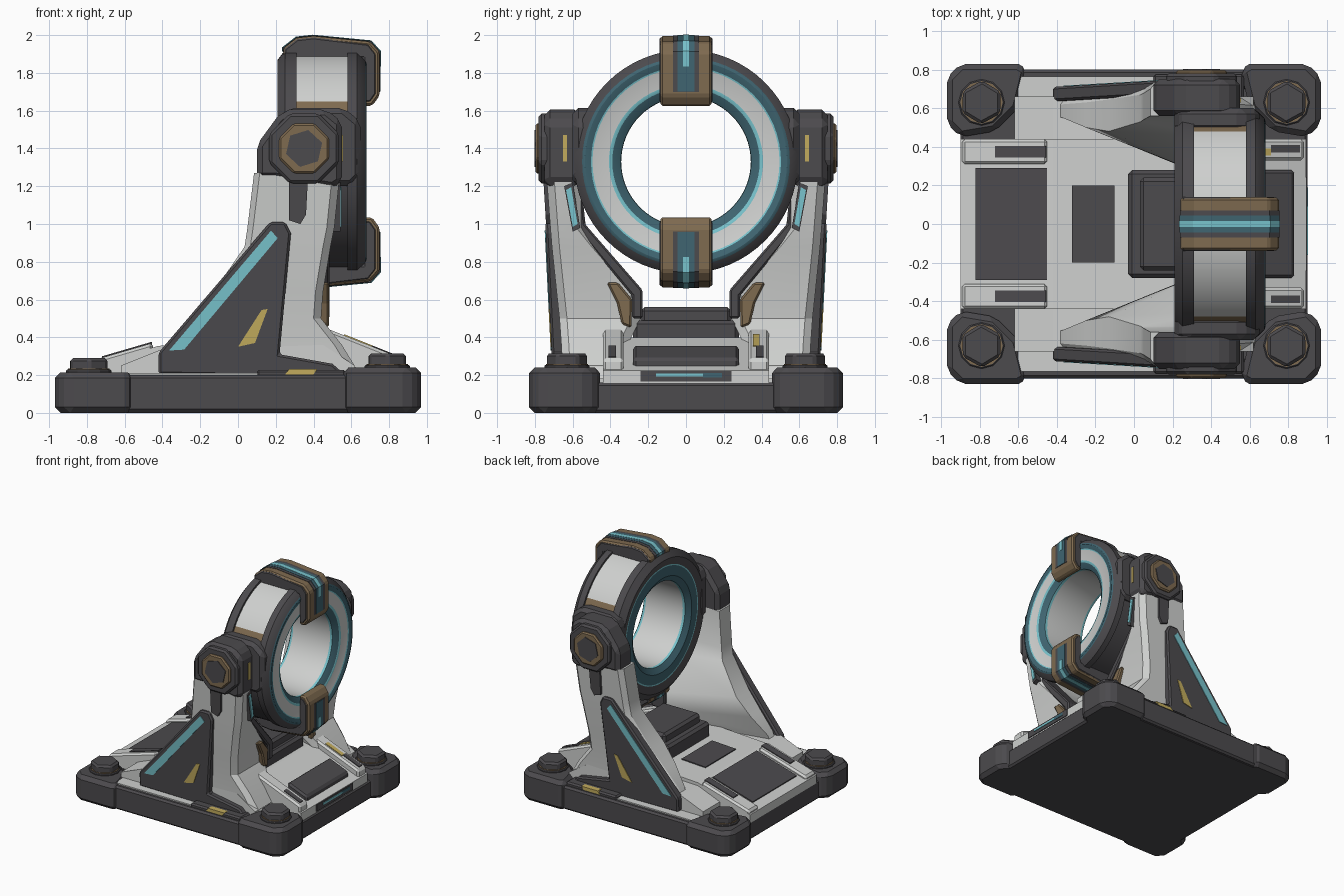
import bpy, bmesh, math

COLOURS = {
    "dark_grey": (0.072, 0.069, 0.075), "off_white": (0.62, 0.63, 0.62),
    "bright_teal": (0.19, 0.55, 0.61), "deep_teal": (0.05, 0.13, 0.165),
    "bronze": (0.21, 0.145, 0.08), "yellow": (0.54, 0.41, 0.11),
}
MATS = {}
for n, c in COLOURS.items():
    MATS[n] = bpy.data.materials.new(n)
    MATS[n].diffuse_color = (*c, 1)
DARK, WHITE, TEAL, DEEP, BRONZE, YELLOW = COLOURS


def finish(name, bm, mats, mirror="", bevel=0, smooth=False):
    bmesh.ops.recalc_face_normals(bm, faces=bm.faces[:])
    me = bpy.data.meshes.new(name)
    bm.to_mesh(me)
    bm.free()
    for m in mats:
        me.materials.append(MATS[m])
    if smooth:
        for p in me.polygons:
            p.use_smooth = True
        me.set_sharp_from_angle(angle=math.radians(30))
    ob = bpy.data.objects.new(name, me)
    bpy.context.collection.objects.link(ob)
    if bevel:
        b = ob.modifiers.new("bevel", "BEVEL")
        b.width, b.segments, b.limit_method = bevel, 1, "ANGLE"
        b.angle_limit = math.radians(35)
    if mirror:
        m = ob.modifiers.new("mirror", "MIRROR")
        m.use_axis = ("x" in mirror, "y" in mirror, "z" in mirror)
        m.use_mirror_merge = False
    return ob


def prism(name, pts, axis, a, b, mat, mirror="", bevel=0, lean=0):
    """Extrude a 2D outline along an axis from a to b; lean tilts it in y with height."""
    def at(p, t):
        x, y, z = {"x": (t, p[0], p[1]), "y": (p[0], t, p[1]), "z": (p[0], p[1], t)}[axis]
        return (x, y + lean * (z - 1), z)
    bm = bmesh.new()
    lo = [bm.verts.new(at(p, a)) for p in pts]
    hi = [bm.verts.new(at(p, b)) for p in pts]
    bm.faces.new(lo)
    bm.faces.new(hi)
    for i in range(len(pts)):
        j = (i + 1) % len(pts)
        bm.faces.new((lo[i], lo[j], hi[j], hi[i]))
    return finish(name, bm, [mat], mirror, bevel)


def box(name, x, y, z, mat, mirror="", bevel=0):
    return prism(name, [(x[0], y[0]), (x[1], y[0]), (x[1], y[1]), (x[0], y[1])],
                 "z", z[0], z[1], mat, mirror, bevel)


def ngon(n, r, cx, cy, turn=0.0):
    return [(cx + r * math.cos(turn + 2 * math.pi * i / n),
             cy + r * math.sin(turn + 2 * math.pi * i / n)) for i in range(n)]


# Base plate, side sills, corner pads and bolts (front pads a little taller)
box("base_plate", (-0.9, 0.9), (-0.79, 0.79), (0, 0.16), DARK, bevel=0.015)
box("side_sill", (-0.65, 0.65), (0.70, 0.80), (0.005, 0.2), DARK, "y", 0.015)
PAD = [(0.55, 0.80), (0.6, 0.83), (0.9, 0.83), (0.97, 0.76), (0.97, 0.52),
       (0.9, 0.45), (0.72, 0.48), (0.60, 0.6)]
for label, s, h in (("front", 1, 0.24), ("rear", -1, 0.215)):
    prism(label + "_pad", [(s * x, y) for x, y in PAD], "z", 0, h, DARK, "y", 0.03)
    prism(label + "_bolt_washer", ngon(12, 0.12, s * 0.79, 0.63), "z", 0.2, h + 0.014, DARK, "y", 0.006)
    prism(label + "_bolt_trim", ngon(12, 0.11, s * 0.79, 0.63), "z", 0.2, h + 0.02, BRONZE, "y")
    prism(label + "_bolt_head", ngon(6, 0.113, s * 0.79, 0.63, 0.5), "z", 0.2, h + 0.075, DARK, "y", 0.015)

# Sloped deck: narrow spine running between pads, wide middle
DECK = [(-0.9, 0.215), (-0.42, 0.355), (0.45, 0.40), (0.89, 0.225)]


def deck_z(x):
    for (x0, z0), (x1, z1) in zip(DECK, DECK[1:]):
        if x <= x1:
            return z0 + (z1 - z0) * (x - x0) / (x1 - x0)
    return DECK[-1][1]


def deck_plate(name, x0, x1, y0, y1, h, mat, mirror="", bevel=0):
    pts = [(x0, deck_z(x0) - 0.03), (x1, deck_z(x1) - 0.03),
           (x1, deck_z(x1) + h), (x0, deck_z(x0) + h)]
    return prism(name, pts, "y", y0, y1, mat, mirror, bevel)


prism("deck_spine", [(-0.9, 0.14)] + DECK + [(0.89, 0.14)], "y", -0.44, 0.44, WHITE)
prism("deck_middle", [(-0.62, 0.15), (-0.62, 0.25), (-0.42, 0.33), (0.45, 0.36), (0.62, 0.25),
                      (0.62, 0.15)], "y", -0.66, 0.66, WHITE)
box("deck_edge", (-0.6, 0.12), (0.6, 0.765), (0.18, 0.21), WHITE, "y")
box("gusset_foot", (0.1, 0.57), (0.62, 0.775), (0.18, 0.228), DARK, "y", 0.012)
deck_plate("rear_panel", -0.82, -0.45, -0.29, 0.29, 0.008, DARK)
deck_plate("centre_panel", -0.32, -0.10, -0.2, 0.2, 0.008, DARK)
deck_plate("front_panel", 0.65, 0.83, -0.28, 0.28, 0.04, DARK, bevel=0.015)
deck_plate("rear_rail", -0.89, -0.45, 0.31, 0.44, 0.025, WHITE, "y", 0.015)
deck_plate("rear_slot", -0.72, -0.455, 0.345, 0.405, 0.032, DARK, "y")
deck_plate("front_rail", 0.46, 0.88, 0.33, 0.44, 0.055, WHITE, "y", 0.015)
deck_plate("front_slot", 0.71, 0.86, 0.37, 0.41, 0.061, DARK, "y")
deck_plate("front_rail_chip", 0.56, 0.71, 0.355, 0.39, 0.061, YELLOW)
box("front_lip", (0.85, 0.897), (-0.24, 0.24), (0.165, 0.222), DARK)
box("front_light", (0.88, 0.902), (-0.16, 0.09), (0.192, 0.208), TEAL)
box("front_light_end", (0.88, 0.901), (0.09, 0.19), (0.187, 0.212), DEEP)
box("lower_step", (-0.03, 0.42), (-0.28, 0.28), (0.3, 0.49), DARK, bevel=0.02)
box("upper_step", (0.03, 0.38), (-0.24, 0.24), (0.4, 0.56), DARK, bevel=0.02)

# Support arms: lofted sections (z, back x, front x, inner y back, inner y front, outer y)
SECTIONS = [(0.18, -0.44, 0.66, 0.57, 0.36, 0.65), (0.36, -0.37, 0.55, 0.55, 0.31, 0.66),
            (0.50, -0.25, 0.44, 0.50, 0.24, 0.67), (0.64, -0.13, 0.45, 0.48, 0.24, 0.685),
            (0.88, 0.035, 0.49, 0.53, 0.45, 0.71), (0.98, 0.05, 0.51, 0.54, 0.53, 0.718),
            (1.27, 0.085, 0.54, 0.56, 0.56, 0.74)]
bm = bmesh.new()
rows = [[bm.verts.new(v) for v in ((x0, yb, z), (x1 - 0.05, yf, z), (x1, yf + 0.05, z),
         (x1, yo - 0.04, z), (x1 - 0.04, yo, z), (x0 + 0.03, yo, z), (x0, yo - 0.04, z))]
        for z, x0, x1, yb, yf, yo in SECTIONS]
for a, b in zip(rows, rows[1:]):
    for i in range(7):
        bm.faces.new((a[i], a[(i + 1) % 7], b[(i + 1) % 7], b[i]))
bm.faces.new(rows[0])
bm.faces.new(rows[-1])
finish("support_arm", bm, [WHITE], "y", smooth=True)

# Arm trim
prism("arm_inner_edge", [(0.23, 0.50), (0.23, 0.65), (0.535, 1.0), (0.55, 1.2), (0.585, 1.2),
                         (0.575, 0.97), (0.285, 0.62), (0.285, 0.5)],
      "x", 0.36, 0.485, DARK, "y", 0.01)
prism("arm_bronze_trim", [(0.285, 0.60), (0.36, 0.69), (0.42, 0.69), (0.365, 0.58), (0.34, 0.47),
                          (0.29, 0.45)], "x", 0.42, 0.482, BRONZE, "y", 0.01)
prism("arm_light_frame", [(0.56, 0.98), (0.60, 0.96), (0.645, 1.2), (0.6, 1.22)],
      "x", 0.48, 0.542, DARK, "y")
prism("arm_light", [(0.574, 1.0), (0.599, 0.985), (0.635, 1.18), (0.608, 1.195)],
      "x", 0.5, 0.549, TEAL, "y")
prism("arm_outer_slot", [(0.27, 1.24), (0.37, 1.24), (0.36, 1.05), (0.33, 1.0), (0.27, 1.02)],
      "y", 0.68, 0.741, DARK, "y", lean=0.06)

# Triangular side gussets with lights, leaning with the arm
prism("side_gusset", [(-0.42, 0.205), (-0.42, 0.32), (0.17, 1.01), (0.25, 1.01), (0.28, 0.95),
                      (0.22, 0.31), (0.5, 0.26), (0.58, 0.19)],
      "y", 0.67, 0.745, DARK, "y", 0.012, lean=0.05)
prism("gusset_light", [(-0.365, 0.33), (-0.285, 0.335), (0.21, 0.925), (0.175, 0.965)],
      "y", 0.74, 0.75, TEAL, "y", lean=0.05)
prism("gusset_chip", [(0.0, 0.35), (0.09, 0.37), (0.157, 0.55), (0.125, 0.545)],
      "y", 0.74, 0.75, YELLOW, "y", lean=0.05)
prism("sill_chip", [(0.25, 0.204), (0.4, 0.204), (0.42, 0.232), (0.27, 0.232)],
      "y", 0.735, 0.78, YELLOW, "y")

# Pivot hubs
prism("hub_block", [(0.10, 1.24), (0.10, 1.42), (0.21, 1.57), (0.27, 1.605), (0.47, 1.605),
                    (0.55, 1.54), (0.55, 1.22), (0.5, 1.19), (0.2, 1.24)],
      "y", 0.56, 0.75, DARK, "y", 0.03)
prism("hub_shoulder", [(0.21, 1.2), (0.21, 1.56), (0.27, 1.615), (0.56, 1.615), (0.65, 1.54),
                       (0.65, 1.25), (0.6, 1.2)], "y", 0.48, 0.60, DARK, "y", 0.03)
prism("hub_disc", ngon(8, 0.20, 0.35, 1.4, math.pi / 8), "y", 0.72, 0.78, DARK, "y", 0.015)
prism("hub_bronze_ring", ngon(8, 0.143, 0.35, 1.4, math.pi / 8), "y", 0.75, 0.797, BRONZE, "y", 0.01)
prism("hub_bolt", ngon(6, 0.10, 0.35, 1.4, 0.3), "y", 0.77, 0.803, DARK, "y")
box("hub_chip", (0.53, 0.555), (0.63, 0.652), (1.33, 1.47), YELLOW, "y")

# Ring: lathe about the x axis, profile rows are (x, radius, colour of the next band)
CZ, N = 1.33, 64
RING = [(0.21, 0.54, DARK), (0.25, 0.592, DARK), (0.31, 0.592, DARK), (0.31, 0.575, WHITE),
        (0.58, 0.575, DARK), (0.58, 0.592, DARK), (0.63, 0.592, DARK), (0.675, 0.55, DEEP),
        (0.68, 0.535, DEEP), (0.672, 0.503, TEAL), (0.668, 0.495, WHITE), (0.665, 0.408, TEAL),
        (0.66, 0.39, DEEP), (0.63, 0.345, TEAL), (0.61, 0.343, WHITE), (0.27, 0.343, TEAL),
        (0.25, 0.345, DEEP), (0.22, 0.39, DEEP), (0.225, 0.47, TEAL), (0.225, 0.48, DARK),
        (0.21, 0.525, DARK)]
names = list(COLOURS)
bm = bmesh.new()
rows = [[bm.verts.new((x, r * math.sin(2 * math.pi * i / N), CZ + r * math.cos(2 * math.pi * i / N)))
         for i in range(N)] for x, r, _ in RING]
for k, (x, r, colour) in enumerate(RING):
    a, b = rows[k], rows[(k + 1) % len(rows)]
    for i in range(N):
        f = bm.faces.new((a[i], a[(i + 1) % N], b[(i + 1) % N], b[i]))
        c = colour
        if k == 3:  # outer band: white over the top, bronze ends, dark below
            step = min(i, N - 1 - i)
            c = WHITE if step < 10 else BRONZE if step == 10 else DARK
        f.material_index = names.index(c)
finish("ring", bm, names, smooth=True)

# Clamps over the top and bottom of the ring: bronze rails, dark sides, lit channel
CLAMP = [(0.24, 0.55), (0.24, 0.60), (0.31, 0.655), (0.40, 0.665), (0.70, 0.635), (0.75, 0.58),
         (0.75, 0.35), (0.71, 0.295), (0.66, 0.295), (0.66, 0.55)]
SIDE = [(0.247, 0.55), (0.247, 0.597), (0.313, 0.648), (0.40, 0.658), (0.69, 0.623),
        (0.73, 0.572), (0.73, 0.358), (0.70, 0.315), (0.665, 0.315), (0.665, 0.55)]
STRIP = [(0.238, 0.58), (0.238, 0.602), (0.31, 0.658), (0.40, 0.668), (0.702, 0.638),
         (0.753, 0.582), (0.753, 0.37), (0.70, 0.37), (0.70, 0.58)]
for label, s in (("top", 1), ("bottom", -1)):
    def at(pts, grow=0.0):
        return [(x + (grow if x > 0.5 else -grow), CZ + s * (h + grow)) for x, h in pts]
    prism(label + "_clamp", at(CLAMP), "y", -0.136, 0.136, BRONZE, bevel=0.012)
    prism(label + "_clamp_side", at(SIDE), "y", 0.115, 0.141, DARK, "y", 0.008)
    prism(label + "_clamp_channel", at(STRIP), "y", -0.07, 0.07, DARK)
    prism(label + "_clamp_glow", at(STRIP, 0.002), "y", -0.045, 0.045, DEEP)
    light = STRIP[:6] + [(0.753, 0.50), (0.70, 0.50), (0.70, 0.58)]
    prism(label + "_clamp_light", at(light, 0.004), "y", -0.016, 0.016, TEAL)
